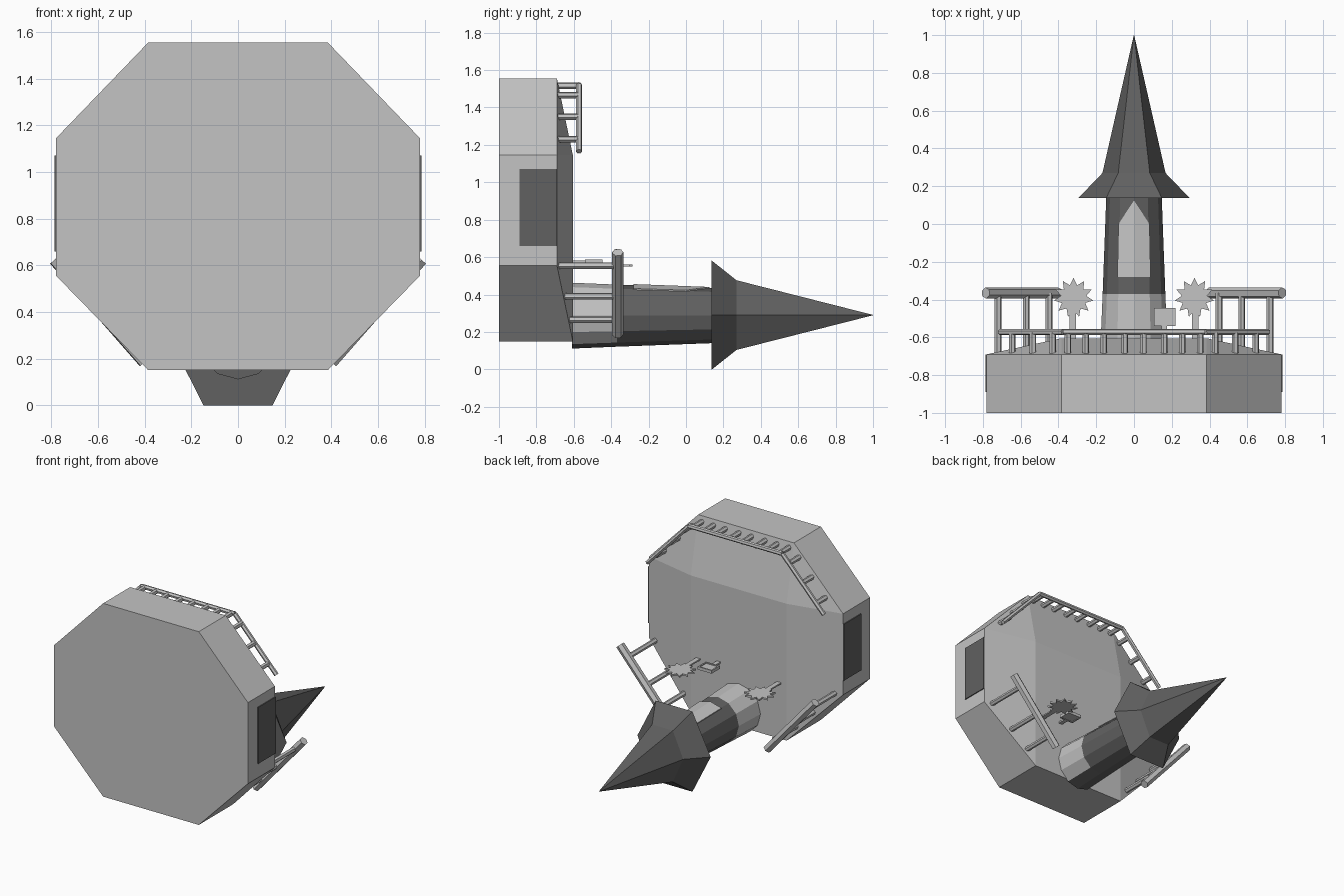
import bpy, bmesh, math
from mathutils import Vector

if "Cube" in bpy.data.objects:
    bpy.data.objects.remove(bpy.data.objects["Cube"])


def material(name, v):
    m = bpy.data.materials.new(name)
    m.diffuse_color = (v, v, v, 1)
    m.use_nodes = True
    m.node_tree.nodes["Principled BSDF"].inputs["Base Color"].default_value = m.diffuse_color
    return m


LIGHT = material("light grey", 0.55)
DARK = material("dark grey", 0.12)


def make(name, verts, faces, mats=(LIGHT,), rule=None):
    me = bpy.data.meshes.new(name)
    bm = bmesh.new()
    vs = [bm.verts.new(v) for v in verts]
    for f in faces:
        bm.faces.new([vs[i] for i in f])
    bmesh.ops.recalc_face_normals(bm, faces=bm.faces)
    if rule:
        for f in bm.faces:
            f.material_index = rule(f)
    bm.to_mesh(me)
    bm.free()
    for m in mats:
        me.materials.append(m)
    ob = bpy.data.objects.new(name, me)
    bpy.context.collection.objects.link(ob)
    return ob


def loft(name, rings, **kw):
    """Skin equal-length rings and cap both ends."""
    n = len(rings[0])
    faces = [tuple(range(n)), tuple(range((len(rings) - 1) * n, len(rings) * n))]
    for r in range(len(rings) - 1):
        for i in range(n):
            j = (i + 1) % n
            faces.append((r * n + i, r * n + j, (r + 1) * n + j, (r + 1) * n + i))
    return make(name, [v for ring in rings for v in ring], faces, **kw)


def ring(n, rx, rz, y, cz=0.29):
    return [(rx * math.cos(2 * math.pi * i / n), y,
             cz + rz * math.sin(2 * math.pi * i / n)) for i in range(n)]


def bar(name, a, b, r, sides=6):
    a, b = Vector(a), Vector(b)
    d = (b - a).normalized()
    u = d.orthogonal().normalized()
    w = d.cross(u)
    angles = [2 * math.pi * i / sides for i in range(sides)]
    return loft(name, [[p + r * (u * math.cos(t) + w * math.sin(t)) for t in angles]
                       for p in (a, b)])


def plate(name, outline, z, t, **kw):
    return loft(name, [[(x, y, h) for x, y in outline] for h in (z - t / 2, z + t / 2)], **kw)


# Octagonal base with a raised, sloping deck
half = [(0.385, 0.15), (0.78, 0.555), (0.78, 1.145), (0.385, 1.555)]
octagon = half + [(-x, z) for x, z in reversed(half)]
LOW, HIGH = -0.69, -0.605
verts = [(x, -1, z) for x, z in octagon]
verts += [(x, HIGH if z == 0.15 else LOW, z) for x, z in octagon]
verts += [(s * 0.385, HIGH, z) for z in (0.555, 1.145) for s in (1, -1)]  # 16..19
faces = [tuple(range(8))] + [(i, (i + 1) % 8, (i + 1) % 8 + 8, i + 8) for i in range(8)]
faces += [(8, 16, 17, 15), (16, 18, 19, 17), (18, 11, 12, 19),
          (8, 9, 16), (9, 10, 18, 16), (10, 11, 18),
          (15, 17, 14), (14, 17, 19, 13), (13, 19, 12)]
make("base", verts, faces)

# Dark panels on both sides of the base
for s in (1, -1):
    loft("side_panel", [[(s * x, y, z) for y, z in
                         ((-0.89, 0.66), (-0.69, 0.66), (-0.69, 1.07), (-0.89, 1.07))]
                        for x in (0.78, 0.787)], mats=(DARK,))

# Tower: light foot, dark shaft
CZ = 0.287


def tower_rule(f):
    c = f.calc_center_median()
    return 0 if c.y < -0.37 and f.normal.z > -0.85 and abs(f.normal.y) < 0.9 else 1


loft("tower", [ring(12, r, r, y, CZ) for r, y in
               ((0.176, -0.61), (0.166, -0.37), (0.147, 0.14))],
     mats=(LIGHT, DARK), rule=tower_rule)

# Pointed window folded over the two top facets
def shaft_z(x, y):
    r = 0.166 - 0.019 * (y + 0.37) / 0.51
    return CZ + r - abs(x) * 0.268


pts = [(0, -0.28), (0.088, -0.28), (0.082, 0.0), (0, 0.125), (-0.082, 0.0), (-0.088, -0.28)]
wv = [(x, y, shaft_z(x, y) + o) for o in (0, 0.006) for x, y in pts]
wf = [(0, 1, 2, 3), (0, 3, 4, 5), (6, 7, 8, 9), (6, 9, 10, 11)]
wf += [(i, (i + 1) % 6, (i + 1) % 6 + 6, i + 6) for i in range(6)]
make("window", wv, wf)

# Flared hexagonal roof
loft("roof", [ring(6, 0.295, 0.337, 0.137), ring(6, 0.167, 0.215, 0.27),
              ring(6, 0.001, 0.001, 1.0)], mats=(DARK,))

# Fences beside the tower
for s in (1, -1):
    bar("front_rail", (s * 0.40, -0.365, 0.185), (s * 0.785, -0.365, 0.625), 0.03)
    for x, z in ((0.72, 0.555), (0.57, 0.39), (0.45, 0.265)):
        bar("front_post", (s * x, -0.70, z), (s * x, -0.365, z), 0.018)

# Fence around the far edge
rail = [(-0.71, 1.165), (-0.375, 1.52), (0.375, 1.52), (0.71, 1.165)]
for (x0, z0), (x1, z1) in zip(rail, rail[1:]):
    bar("back_rail", (x0, -0.572, z0), (x1, -0.572, z1), 0.016)
for s in (1, -1):
    for x, z in ((0.05, 1.515), (0.16, 1.515), (0.255, 1.515), (0.35, 1.515),
                 (0.43, 1.465), (0.535, 1.35), (0.645, 1.23)):
        bar("back_post", (s * x, -0.70, z), (s * x, -0.575, z), 0.018)

# Flat trees with spiky crowns
for s in (1, -1):
    crown = []
    for i in range(22):
        r = 0.105 if i % 2 == 0 else 0.068
        t = math.pi / 2 + math.pi * i / 11
        crown.append((s * 0.32 + r * math.cos(t), -0.39 + r * math.sin(t)))
    plate("tree_crown", crown, 0.555, 0.012)
    x = s * 0.325
    plate("tree_trunk", [(x - 0.017, -0.62), (x + 0.017, -0.62),
                         (x + 0.017, -0.44), (x - 0.017, -0.44)], 0.555, 0.010)


# Sign on a post with a raised rim
def rect(x0, x1, y0, y1):
    return [(x0, y0), (x1, y0), (x1, y1), (x0, y1)]


plate("sign_post", rect(0.145, 0.175, -0.62, -0.53), 0.575, 0.012)
plate("sign_board", rect(0.11, 0.215, -0.537, -0.45), 0.575, 0.012)
for r in (rect(0.106, 0.219, -0.541, -0.531), rect(0.106, 0.219, -0.456, -0.446),
          rect(0.106, 0.116, -0.541, -0.446), rect(0.209, 0.219, -0.541, -0.446)):
    plate("sign_rim", r, 0.577, 0.022)
